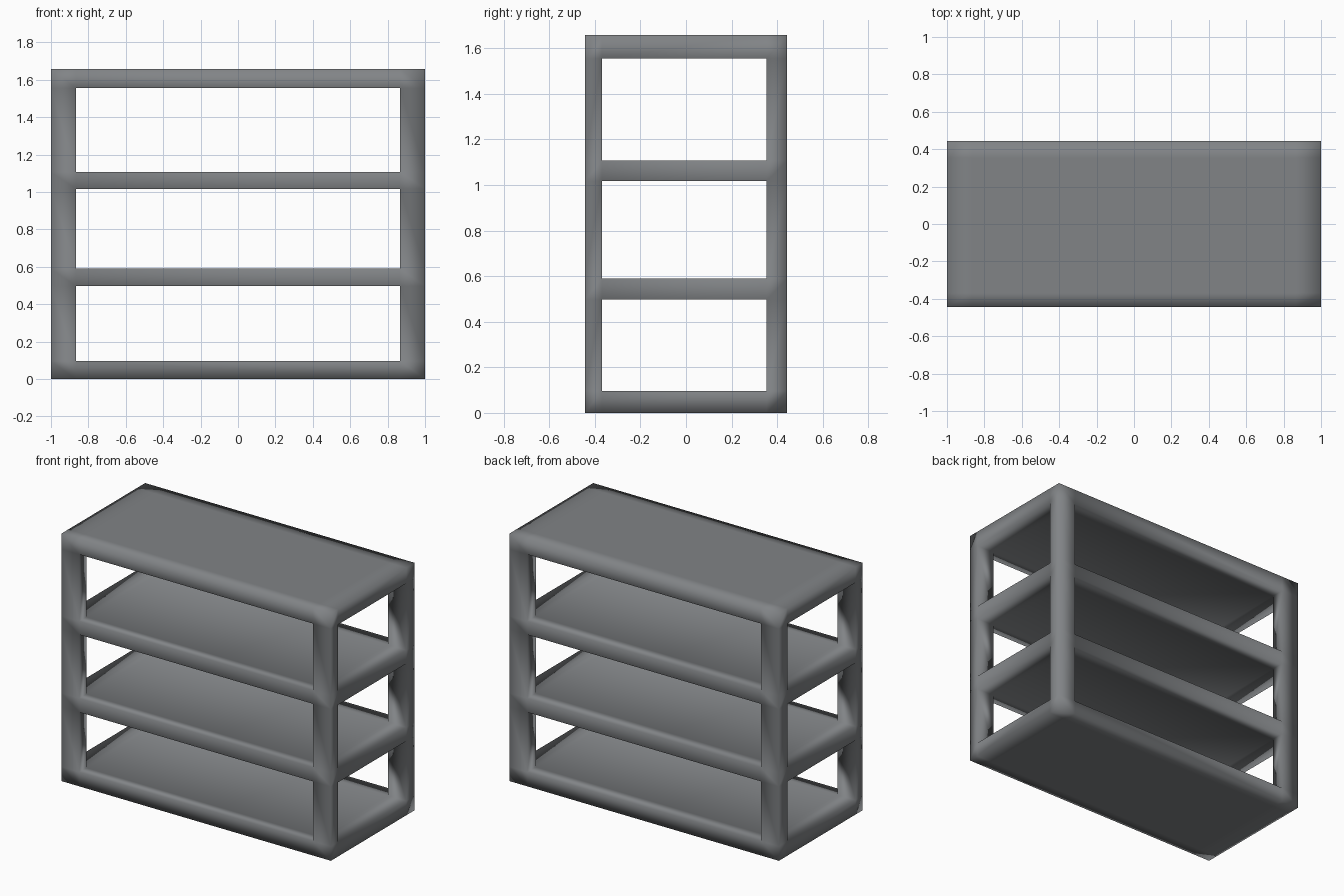
import bpy, bmesh

if "Cube" in bpy.data.objects:
    bpy.data.objects.remove(bpy.data.objects["Cube"])

# Grid lines: outer edges, post edges and shelf board levels
XS = [-1.0, -0.866, 0.866, 1.0]
YS = [-0.444, -0.369, 0.354, 0.444]
ZS = [0.0, 0.096, 0.497, 0.590, 1.017, 1.107, 1.555, 1.659]


def solid(i, j, k):
    """True where the grid cell is part of a board or a corner post."""
    if not (0 <= i < 3 and 0 <= j < 3 and 0 <= k < 7):
        return False
    board = k % 2 == 0
    post = i != 1 and j != 1
    return board or post


# The boards and posts are one welded skin, so smooth shading flows between them
bm = bmesh.new()
verts = {}


def vert(key):
    if key not in verts:
        i, j, k = key
        verts[key] = bm.verts.new((XS[i], YS[j], ZS[k]))
    return verts[key]


for i in range(3):
    for j in range(3):
        for k in range(7):
            if not solid(i, j, k):
                continue
            cell = (i, j, k)
            for axis in range(3):
                u, v = (axis + 1) % 3, (axis + 2) % 3
                for side in (0, 1):
                    near = list(cell)
                    near[axis] += 1 if side else -1
                    if solid(*near):
                        continue
                    ring = []
                    for du, dv in ((0, 0), (1, 0), (1, 1), (0, 1)):
                        c = list(cell)
                        c[axis] += side
                        c[u] += du
                        c[v] += dv
                        ring.append(vert(tuple(c)))
                    bm.faces.new(ring if side else ring[::-1])

for f in bm.faces:
    f.smooth = True

mesh = bpy.data.meshes.new("shelf_unit")
bm.to_mesh(mesh)
bm.free()

# Single plain grey
grey = bpy.data.materials.new("grey")
grey.diffuse_color = (0.22, 0.23, 0.24, 1.0)
grey.use_nodes = True
grey.node_tree.nodes["Principled BSDF"].inputs["Base Color"].default_value = grey.diffuse_color
mesh.materials.append(grey)

shelf = bpy.data.objects.new("shelf_unit", mesh)
bpy.context.collection.objects.link(shelf)
